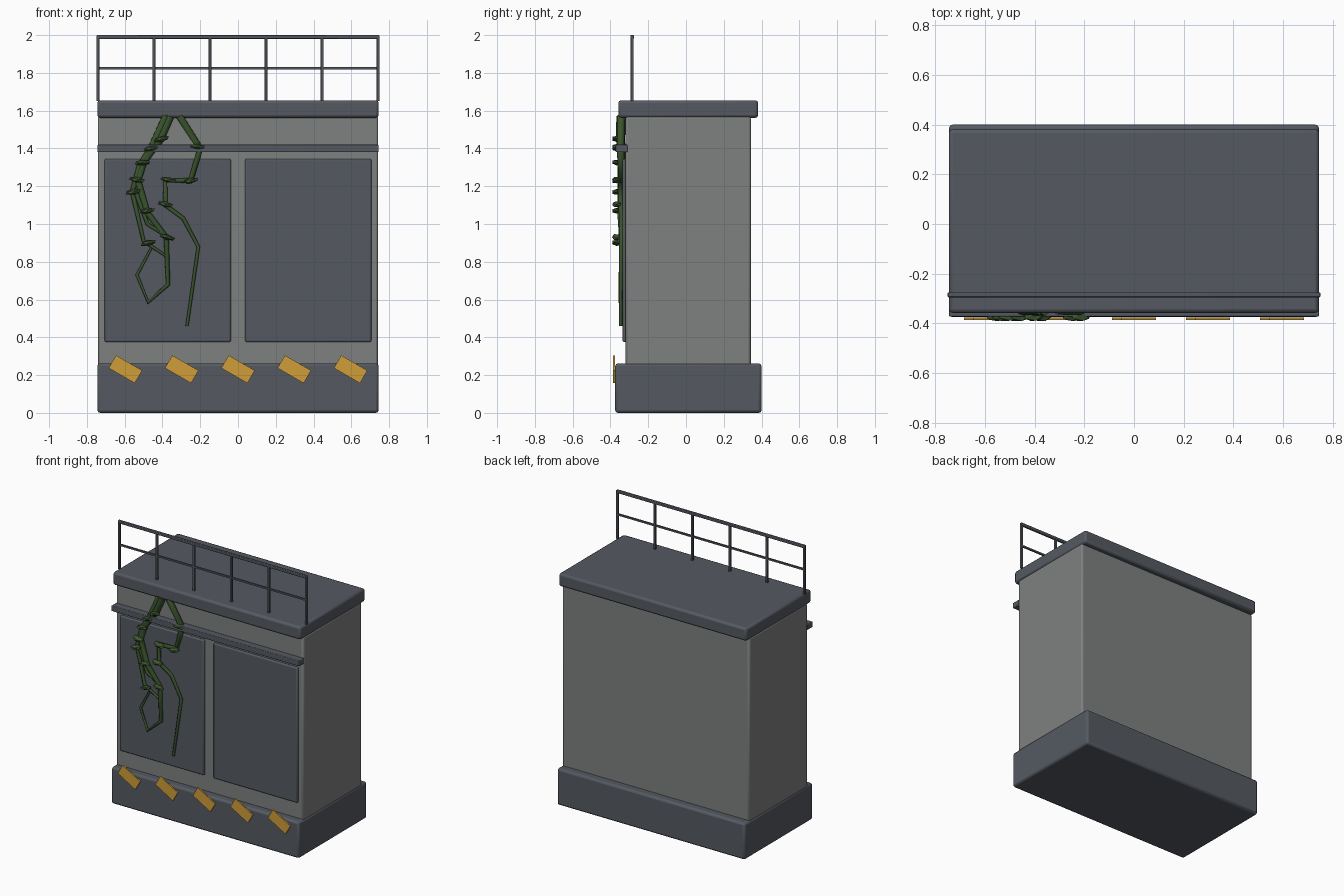
import bpy, math, random
from mathutils import Vector

if "Cube" in bpy.data.objects:
    bpy.data.objects.remove(bpy.data.objects["Cube"])

random.seed(4)


def material(name, rgb):
    m = bpy.data.materials.new(name)
    m.diffuse_color = (*rgb, 1)
    m.use_nodes = True
    m.node_tree.nodes["Principled BSDF"].inputs["Base Color"].default_value = m.diffuse_color
    return m


SLATE = material("slate", (0.09, 0.1, 0.121))
CONCRETE = material("concrete", (0.21, 0.215, 0.215))
RAIL = material("rail_metal", (0.085, 0.094, 0.112))
YELLOW = material("hazard_yellow", (0.62, 0.34, 0.04))
VINE = material("vine_green", (0.042, 0.088, 0.026))
LEAF = material("leaf_green", (0.05, 0.095, 0.032))


def box(name, lo, hi, mat, bevel=0.0, tilt=0.0):
    """Box between two corners, optionally bevelled and turned about y."""
    lo, hi = Vector(lo), Vector(hi)
    bpy.ops.mesh.primitive_cube_add(size=1, location=(lo + hi) / 2)
    o = bpy.context.object
    o.name = name
    o.scale = hi - lo
    bpy.ops.object.transform_apply(location=False, rotation=False, scale=True)
    o.rotation_euler.y = tilt
    o.data.materials.append(mat)
    if bevel:
        b = o.modifiers.new("soft_edges", "BEVEL")
        b.width, b.segments = bevel, 2
        bpy.ops.object.shade_smooth_by_angle()
    return o


# Main masses
box("base", (-0.745, -0.375, 0), (0.745, 0.4, 0.262), SLATE, 0.015)
box("body", (-0.742, -0.32, 0.25), (0.742, 0.343, 1.57), CONCRETE, 0.012)
box("roof_slab", (-0.745, -0.358, 1.562), (0.745, 0.382, 1.655), SLATE, 0.015)

# Front panels and ledge
for s in (-1, 1):
    box("front_panel", (s * 0.3715 - 0.334, -0.336, 0.375),
        (s * 0.3715 + 0.334, -0.31, 1.345), SLATE, 0.008)
box("front_ledge", (-0.745, -0.372, 1.38), (0.745, -0.31, 1.42), SLATE, 0.004)

# Slanted hazard marks
for i in range(5):
    x = (i - 2) * 0.298
    box("hazard_mark", (x - 0.08, -0.386, 0.192), (x + 0.08, -0.377, 0.27),
        YELLOW, tilt=math.radians(30))

# Roof railing
RAIL_Y = -0.285
for i in range(6):
    x = -0.742 + i * 0.2968
    box("rail_post", (x - 0.008, RAIL_Y - 0.008, 1.65),
        (x + 0.008, RAIL_Y + 0.008, 1.99), RAIL, 0.003)
box("top_rail", (-0.75, RAIL_Y - 0.01, 1.98), (0.75, RAIL_Y + 0.01, 2.0), RAIL, 0.004)
box("middle_rail", (-0.742, RAIL_Y - 0.006, 1.819), (0.742, RAIL_Y + 0.006, 1.831), RAIL)


def vine(name, pts, r0, r1):
    """Tapering angular stem through (x, z) points on the front wall."""
    cu = bpy.data.curves.new(name, "CURVE")
    cu.dimensions = "3D"
    cu.bevel_depth, cu.bevel_resolution, cu.use_fill_caps = 1.0, 1, True
    sp = cu.splines.new("POLY")
    sp.points.add(len(pts) - 1)
    for i, (p, (x, z)) in enumerate(zip(sp.points, pts)):
        t = i / (len(pts) - 1)
        p.co = (x, -0.343 - 0.004 * math.sin(i * 2.1), z, 1)
        p.radius = r0 + (r1 - r0) * t
    cu.materials.append(VINE)
    o = bpy.data.objects.new(name, cu)
    bpy.context.collection.objects.link(o)


# Hanging vines
vine("right_vine", [(-0.31, 1.57), (-0.2, 1.4), (-0.25, 1.23), (-0.385, 1.23), (-0.385, 1.1),
                    (-0.29, 1.03), (-0.21, 0.88), (-0.27, 0.46)], 0.022, 0.009)
vine("middle_vine", [(-0.36, 1.57), (-0.41, 1.45), (-0.5, 1.33), (-0.53, 1.23), (-0.48, 1.06),
                     (-0.38, 0.93), (-0.37, 0.68), (-0.475, 0.585), (-0.535, 0.73),
                     (-0.455, 0.88)], 0.026, 0.007)
vine("left_vine", [(-0.38, 1.57), (-0.46, 1.4), (-0.52, 1.31), (-0.56, 1.17), (-0.5, 0.91),
                   (-0.38, 0.83)], 0.024, 0.008)
vine("cross_vine", [(-0.545, 1.18), (-0.48, 1.0), (-0.37, 0.93)], 0.014, 0.009)

# Pointed leaves at the stem joints
leaf_spots = [(-0.405, 1.45), (-0.46, 1.4), (-0.505, 1.325), (-0.535, 1.235), (-0.555, 1.17),
              (-0.48, 1.07), (-0.475, 0.9), (-0.375, 0.93), (-0.385, 1.105), (-0.25, 1.23),
              (-0.215, 1.41), (-0.37, 1.235)]
for x, z in leaf_spots:
    bpy.ops.mesh.primitive_ico_sphere_add(subdivisions=1, radius=1, location=(x, -0.367, z))
    leaf = bpy.context.object
    leaf.name = "leaf"
    leaf.scale = (0.046, 0.027, 0.015)
    leaf.rotation_euler = (random.uniform(-0.2, 0.2), random.uniform(-0.3, 0.3), 0)
    leaf.data.materials.append(LEAF)
